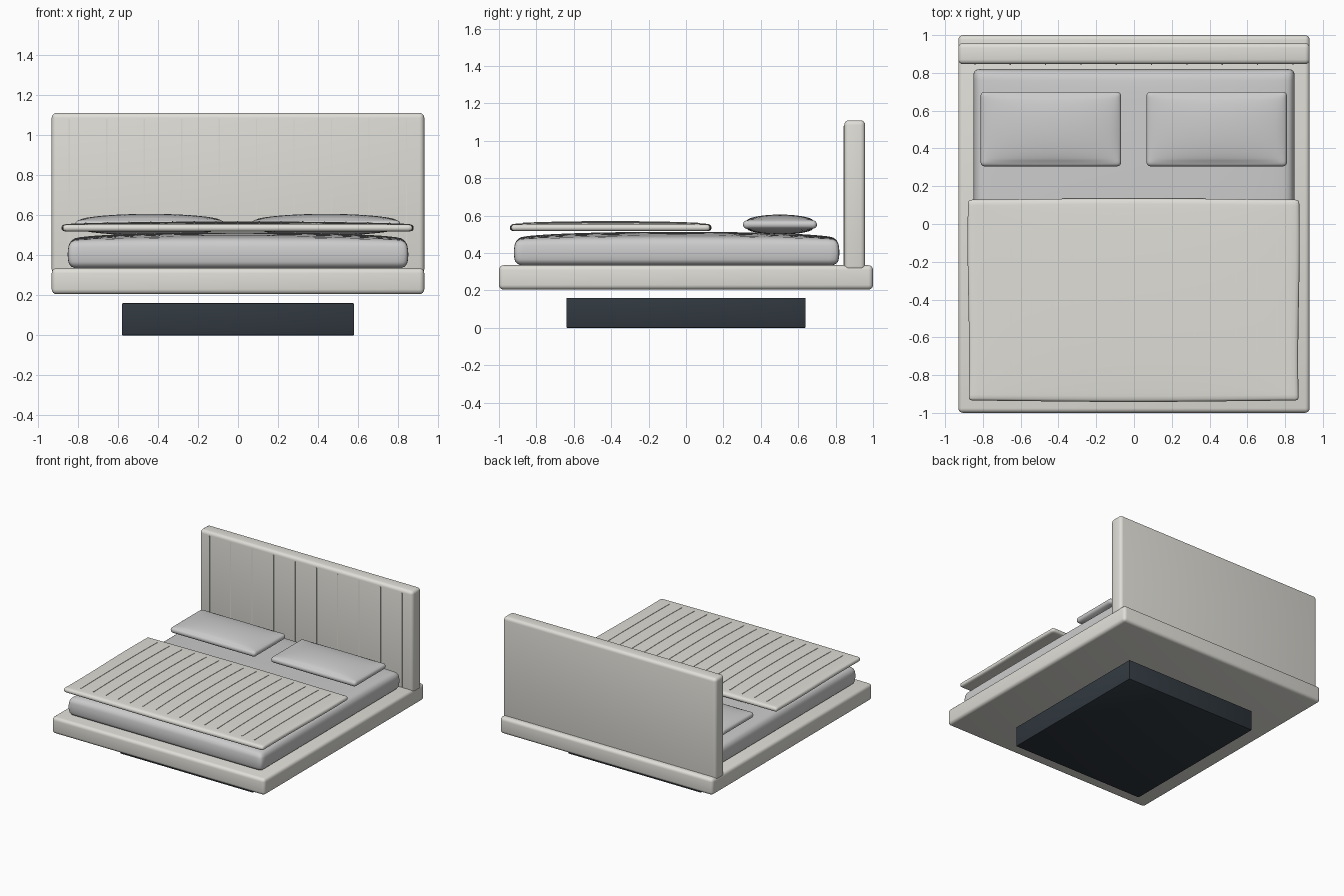
import bpy, bmesh, math

if "Cube" in bpy.data.objects:
    bpy.data.objects.remove(bpy.data.objects["Cube"])


def material(name, rgb):
    m = bpy.data.materials.new(name)
    m.diffuse_color = (*rgb, 1)
    m.use_nodes = True
    m.node_tree.nodes["Principled BSDF"].inputs["Base Color"].default_value = m.diffuse_color
    return m


FABRIC = material("beige_fabric", (0.74, 0.73, 0.68))
LINEN = material("grey_linen", (0.55, 0.55, 0.56))
DARK = material("dark_base", (0.03, 0.04, 0.05))


def finish(name, bm, mat):
    me = bpy.data.meshes.new(name)
    bm.to_mesh(me)
    bm.free()
    ob = bpy.data.objects.new(name, me)
    bpy.context.collection.objects.link(ob)
    me.materials.append(mat)
    bpy.ops.object.select_all(action='DESELECT')
    ob.select_set(True)
    bpy.context.view_layer.objects.active = ob
    bpy.ops.object.shade_smooth_by_angle(angle=math.radians(35))
    return ob


def block(name, lo, hi, mat, bevel=0.0, segments=4):
    """Box between two corners with rounded edges."""
    bm = bmesh.new()
    bmesh.ops.create_cube(bm, size=1)
    for v in bm.verts:
        for i in range(3):
            v.co[i] = hi[i] if v.co[i] > 0 else lo[i]
    if bevel:
        bmesh.ops.bevel(bm, geom=bm.edges[:], offset=bevel, segments=segments,
                        profile=0.5, affect='EDGES')
    return finish(name, bm, mat)


def puff(x, y, half, inset, power):
    """Crown height factor: 0 at the rim, 1 in the middle."""
    f = 1.0
    for c, h in ((x, half[0]), (y, half[1])):
        f *= max(0.0, 1 - (c / (h - inset)) ** 2)
    return f ** power


def cushion(name, lo, hi, mat, r, top, bottom=0.0, inset=0.0, power=0.5, bulge=0.0, wave=0.0):
    """Rounded slab whose top and bottom swell towards the middle."""
    mid = [(a + b) / 2 for a, b in zip(lo, hi)]
    half = [(b - a) / 2 for a, b in zip(lo, hi)]
    bm = bmesh.new()
    bmesh.ops.create_cube(bm, size=2)
    bmesh.ops.subdivide_edges(bm, edges=bm.edges[:], cuts=27, use_grid_fill=True)
    for v in bm.verts:
        p = [math.sin(c * math.pi / 2) * h for c, h in zip(v.co, half)]
        core = [max(-(h - r), min(h - r, c)) for c, h in zip(p, half)]
        d = [a - b for a, b in zip(p, core)]
        n = math.sqrt(sum(c * c for c in d)) or 1
        q = [c + r * e / n for c, e in zip(core, d)]
        f = puff(q[0], q[1], half, inset, power)
        zn = q[2] / half[2]
        x, y = q[0], q[1]
        q[2] += f * (top * max(0, zn) + bottom * min(0, zn))
        # sides swell at mid height, hems ripple slightly
        q[0] -= bulge * zn * zn * x / half[0]
        q[1] -= bulge * zn * zn * y / half[1]
        q[0] += wave * math.sin(5 * y) * x / half[0]
        q[1] += wave * math.cos(3 * x) * y / half[1]
        v.co = [a + b for a, b in zip(q, mid)]
    return finish(name, bm, mat)


# Base and frame
block("plinth", (-0.58, -0.64, 0), (0.58, 0.64, 0.16), DARK, 0.005, 2)
block("platform_frame", (-0.93, -1, 0.205), (0.93, 1, 0.335), FABRIC, 0.025)
block("headboard", (-0.93, 0.846, 0.305), (0.93, 0.958, 1.11), FABRIC, 0.025)

# Vertical seams on the headboard
for i in range(10):
    x = -0.842 + i * 0.187
    block(f"headboard_seam_{i + 1}", (x - 0.003, 0.842, 0.33), (x + 0.003, 0.852, 1.08), FABRIC)

# Mattress
cushion("mattress", (-0.85, -0.92, 0.335), (0.85, 0.82, 0.472), LINEN, 0.03,
        top=0.042, power=0.4, bulge=0.012)

# Blanket with stitched channels
b_lo, b_hi = (-0.877, -0.938, 0.518), (0.873, 0.132, 0.553)
cushion("blanket", b_lo, b_hi, FABRIC, 0.0174, top=0.015, power=0.6, wave=0.004)
b_half = [(b - a) / 2 for a, b in zip(b_lo, b_hi)]
b_mid = [(a + b) / 2 for a, b in zip(b_lo, b_hi)]
for i in range(15):
    x = -0.76 + i * 0.1083
    bm = bmesh.new()
    rows = []
    for k in range(17):
        y = -0.875 + k * 0.95 / 16
        z = b_hi[2] + 0.015 * puff(x - b_mid[0], y - b_mid[1], b_half, 0, 0.6)
        rows.append([bm.verts.new((x + dx, y, z + dz)) for dx, dz in
                     ((-0.003, -0.004), (-0.003, 0.003), (0.003, 0.003), (0.003, -0.004))])
    for a, b in zip(rows, rows[1:]):
        for j in range(4):
            bm.faces.new((a[j], a[(j + 1) % 4], b[(j + 1) % 4], b[j]))
    bm.faces.new(rows[0])
    bm.faces.new(rows[-1][::-1])
    bmesh.ops.recalc_face_normals(bm, faces=bm.faces[:])
    finish(f"blanket_seam_{i + 1}", bm, FABRIC)

# Pillows with a flat rim
for side, cx in (("left", -0.44), ("right", 0.438)):
    cushion(f"pillow_{side}", (cx - 0.372, 0.305, 0.53), (cx + 0.372, 0.7, 0.575), LINEN,
            0.0224, top=0.031, bottom=0.031, inset=0.02, power=0.6)
